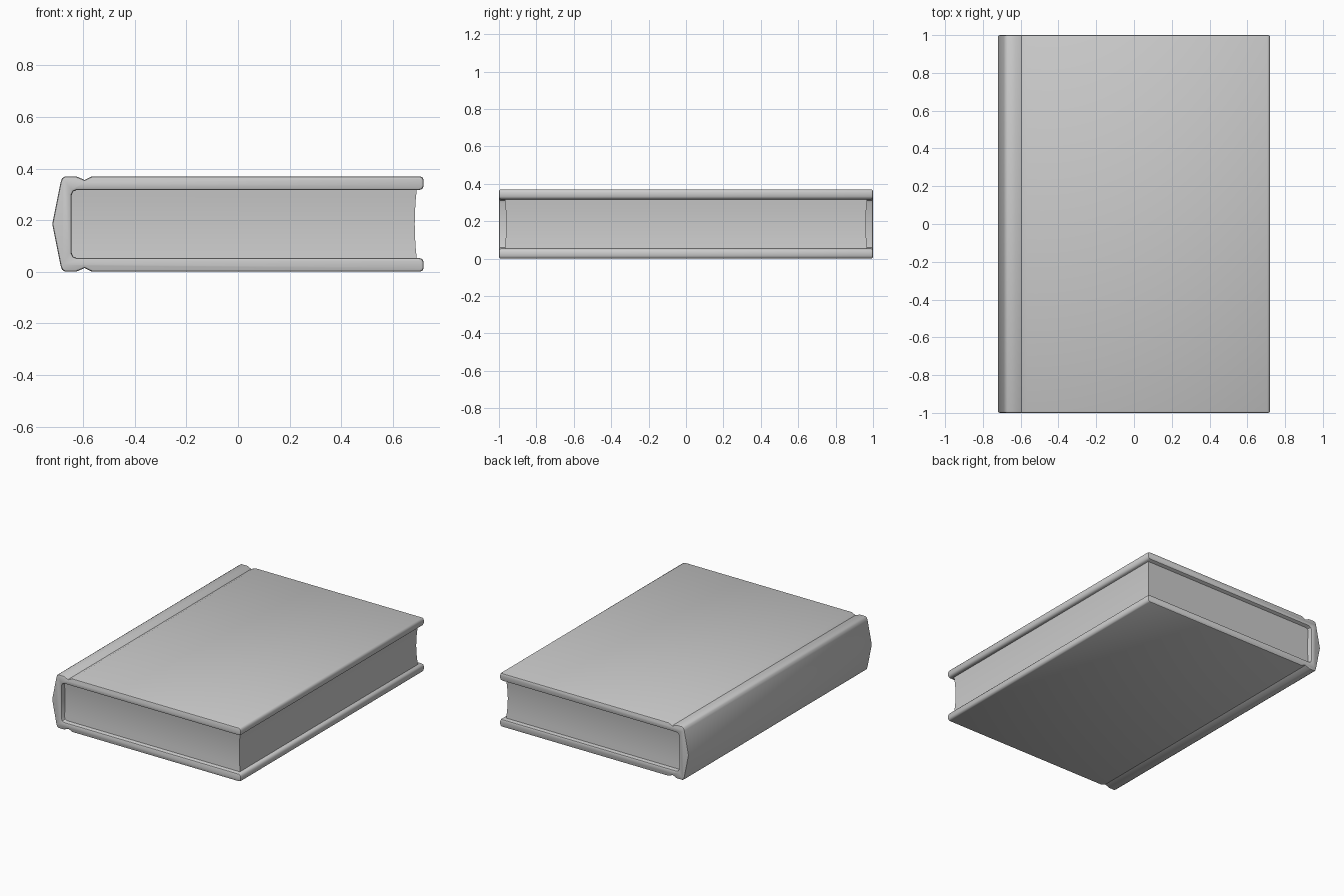
import bpy, bmesh

if "Cube" in bpy.data.objects:
    bpy.data.objects.remove(bpy.data.objects["Cube"])

HEIGHT = 0.37
MID = HEIGHT / 2


def finish(name, bm, angle):
    bmesh.ops.recalc_face_normals(bm, faces=bm.faces)
    mesh = bpy.data.meshes.new(name)
    bm.to_mesh(mesh)
    bm.free()
    obj = bpy.data.objects.new(name, mesh)
    bpy.context.collection.objects.link(obj)
    bpy.ops.object.select_all(action='DESELECT')
    obj.select_set(True)
    bpy.context.view_layer.objects.active = obj
    bpy.ops.object.shade_smooth_by_angle(angle=angle)
    return obj


# Cover: upper half of the C-shaped cross-section (x, z), mirrored for the lower board
outer = [(-0.72, MID), (-0.688, 0.345), (-0.682, 0.362), (-0.67, 0.37),
         (-0.628, 0.37), (-0.595, 0.356), (-0.565, 0.37), (0.706, 0.37),
         (0.715, 0.366), (0.72, 0.355), (0.72, 0.332), (0.714, 0.321),
         (0.704, 0.317)]
inner = [(-0.625, 0.317), (-0.639, 0.311), (-0.645, 0.297)]
upper = outer + inner
lower = [(x, HEIGHT - z) for x, z in reversed(upper[1:])]

bm = bmesh.new()
front = bm.faces.new([bm.verts.new((x, -1, z)) for x, z in upper + lower])
ext = bmesh.ops.extrude_face_region(bm, geom=[front], use_keep_orig=True)
for v in ext['geom']:
    if isinstance(v, bmesh.types.BMVert):
        v.co.y = 1

# Soften the head and tail rims of the cover
rims = [e for e in bm.edges if abs(e.verts[0].co.y - e.verts[1].co.y) < 0.01]
bmesh.ops.recalc_face_normals(bm, faces=bm.faces)
bmesh.ops.bevel(bm, geom=rims, offset=0.009, segments=2, profile=0.5, affect='EDGES')
finish("cover", bm, 0.7)

# Page block: stacked rectangles, hollowed slightly on the three open sides
bm = bmesh.new()
rings = []
STEPS = 6
for i in range(STEPS + 1):
    t = i / STEPS
    dip = 0.008 * (1 - (2 * t - 1) ** 2)
    z = 0.05 + 0.27 * t
    x1, y1 = 0.693 - dip, 0.969 - dip
    rings.append([bm.verts.new(p) for p in
                  ((-0.65, -y1, z), (x1, -y1, z), (x1, y1, z), (-0.65, y1, z))])
for a, b in zip(rings, rings[1:]):
    for k in range(4):
        n = (k + 1) % 4
        bm.faces.new((a[k], a[n], b[n], b[k]))
bm.faces.new(rings[0][::-1])
bm.faces.new(rings[-1])
finish("pages", bm, 0.7)
